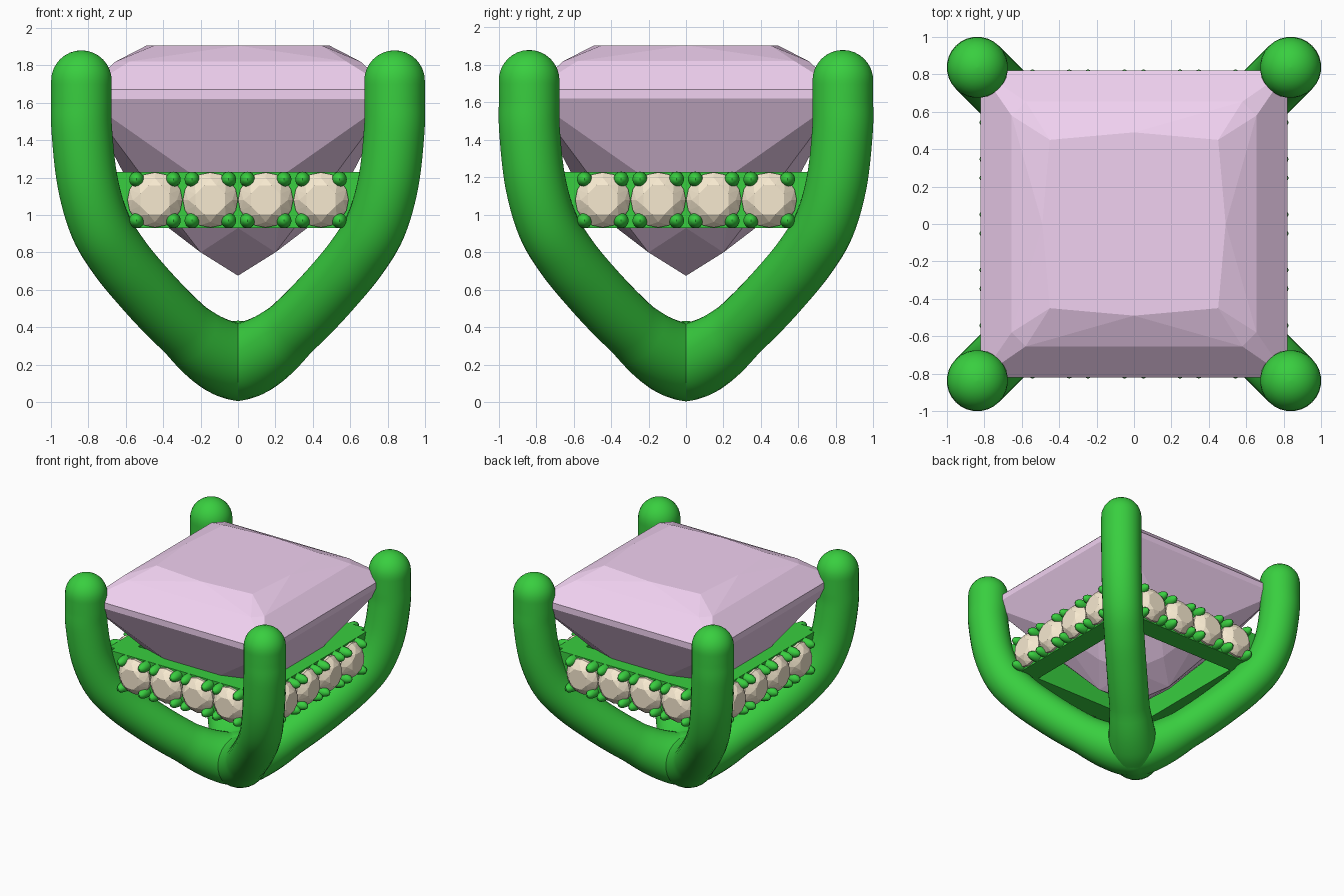
import bpy, bmesh
from math import pi, sin, cos, sqrt
from mathutils import Vector, Matrix

if "Cube" in bpy.data.objects:
    bpy.data.objects.remove(bpy.data.objects["Cube"])


def material(name, rgb):
    m = bpy.data.materials.new(name)
    m.diffuse_color = (*rgb, 1)
    m.use_nodes = True
    m.node_tree.nodes["Principled BSDF"].inputs["Base Color"].default_value = m.diffuse_color
    return m


GREEN = material("green_metal", (0.04, 0.62, 0.05))
PINK = material("pink_stone", (0.88, 0.64, 0.88))
TAN = material("tan_stone", (0.93, 0.82, 0.63))


def finish(bm, name, mat, smooth=False):
    bmesh.ops.recalc_face_normals(bm, faces=bm.faces)
    me = bpy.data.meshes.new(name)
    bm.to_mesh(me)
    bm.free()
    ob = bpy.data.objects.new(name, me)
    bpy.context.collection.objects.link(ob)
    me.materials.append(mat)
    if smooth:
        bpy.context.view_layer.objects.active = ob
        ob.select_set(True)
        bpy.ops.object.shade_smooth_by_angle(angle=0.7)
        ob.select_set(False)
    return ob


def hull(points, name, mat):
    bm = bmesh.new()
    for p in points:
        bm.verts.new(p)
    res = bmesh.ops.convex_hull(bm, input=bm.verts)
    junk = {v for v in res["geom_interior"] if isinstance(v, bmesh.types.BMVert)}
    bmesh.ops.delete(bm, geom=list(junk), context='VERTS')
    return finish(bm, name, mat)


def catmull(pts, steps=6):
    p = [pts[0] * 2 - pts[1]] + pts + [pts[-1] * 2 - pts[-2]]
    out = []
    for i in range(1, len(p) - 2):
        a, b, c, d = p[i - 1:i + 3]
        for k in range(steps):
            t = k / steps
            out.append(0.5 * (2 * b + (c - a) * t + (2 * a - 5 * b + 4 * c - d) * t * t
                              + (3 * b - a - 3 * c + d) * t ** 3))
    return out + [pts[-1]]


# Crossing claws: each runs from one corner tip, under the stone, to the opposite tip
R, TIP = 0.163, 1.717
half = [(0, .22), (.08, .24), (.2, .315), (.36, .46), (.51, .62), (.64, .78), (.74, .95),
        (.805, 1.18), (.835, 1.45), (.837, 1.6), (.837, TIP)]
side_path = catmull([Vector((d * sqrt(2), z)) for d, z in half])
rings = [(p, R + 0.052 * max(0, 1 - p.x / 0.4)) for p in side_path]
end = side_path[-1]
rings += [(end + Vector((0, R * sin(a))), R * cos(a)) for a in [pi / 2 * k / 8 for k in range(1, 8)]]
rings.append((end + Vector((0, R)), 0.002))
full = [(Vector((-p.x, p.y)), r) for p, r in rings[:0:-1]] + rings


def claw(name, angle, n=28):
    rot = Matrix.Rotation(angle, 3, 'Z')
    bm = bmesh.new()
    loops = []
    for i, (p, r) in enumerate(full):
        t = (full[min(i + 1, len(full) - 1)][0] - full[max(i - 1, 0)][0]).normalized()
        nrm = Vector((-t.y, 0, t.x))
        c = Vector((p.x, 0, p.y))
        loops.append([bm.verts.new(rot @ (c + r * (nrm * cos(2 * pi * k / n)
                      + Vector((0, 1, 0)) * sin(2 * pi * k / n)))) for k in range(n)])
    for a, b in zip(loops, loops[1:]):
        for k in range(n):
            bm.faces.new((a[k], a[(k + 1) % n], b[(k + 1) % n], b[k]))
    bm.faces.new(loops[0])
    bm.faces.new(loops[-1])
    return finish(bm, name, GREEN, True)


claw("claw_pair_a", pi / 4)
claw("claw_pair_b", -pi / 4)


# Square centre stone: table, crown, girdle, pavilion and culet as one faceted hull
def spread(x, y, z):
    return {(sx * a, sy * b, z) for sx in (1, -1) for sy in (1, -1) for a, b in ((x, y), (y, x))}


stone = {(0, 0, .675)}
for p in ((.45, .45, 1.905), (.49, 0, 1.905), (.655, .58, 1.82), (.82, .82, 1.67), (.82, .82, 1.62),
          (.61, .25, 1.22), (.47, .47, 1.15), (.37, 0, .93), (.2, .2, .8)):
    stone |= spread(*p)
hull(sorted(stone), "centre_stone", PINK)


# Four gallery rails, each with four small round stones held by beads
ZC = 1.08


def ring(x, y, r, n, off=0):
    return [(x + r * cos(2 * pi * (k + off) / n), -y, ZC + r * sin(2 * pi * (k + off) / n))
            for k in range(n)]


for i, label in enumerate(("front", "right", "back", "left")):
    turn = Matrix.Rotation(i * pi / 2, 4, 'Z')
    # rail bar
    bm = bmesh.new()
    bmesh.ops.create_cube(bm, size=1, matrix=turn @ Matrix.Translation((0, -.64, ZC))
                          @ Matrix.Diagonal((1.36, .18, .30, 1)))
    finish(bm, label + "_rail", GREEN)
    beads = bmesh.new()
    for j in range(4):
        x = (j - 1.5) * 0.296
        # round stone
        pts = (ring(x, .815, .085, 8, .5) + ring(x, .79, .118, 8) + ring(x, .755, .147, 16)
               + ring(x, .735, .147, 16) + [(x, -.62, ZC)])
        hull([turn @ Vector(p) for p in pts], f"{label}_small_stone_{j + 1}", TAN)
        # holding beads
        for sx in (-.098, .098):
            for sz in (-.11, .11):
                bmesh.ops.create_uvsphere(beads, u_segments=14, v_segments=8, radius=.041,
                                          matrix=turn @ Matrix.Translation((x + sx, -.745, ZC + sz))
                                          @ Matrix.Diagonal((1, 2, 1, 1)))
    finish(beads, label + "_beads", GREEN, True)
